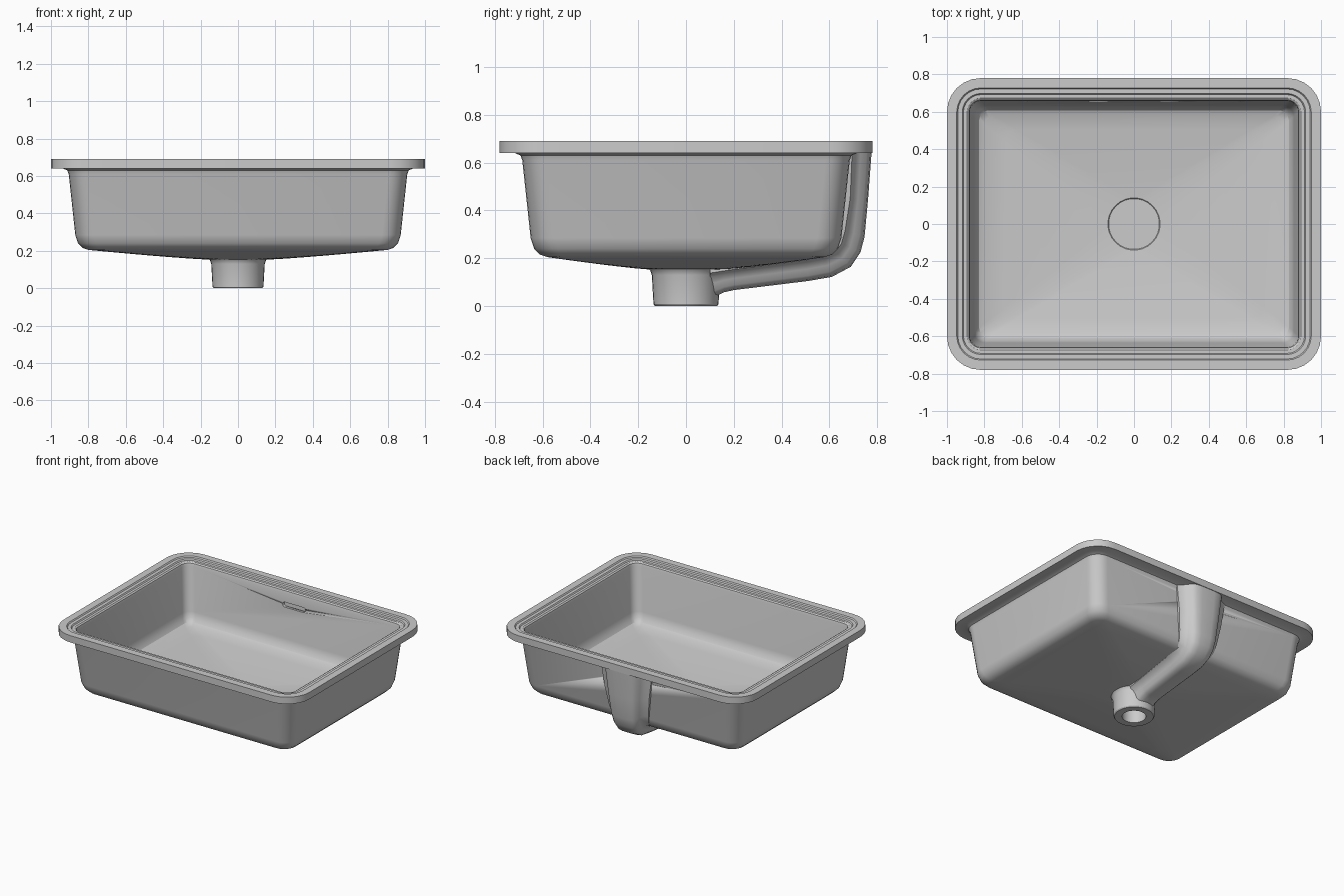
import bpy, bmesh, math
from mathutils import Vector

cube = bpy.data.objects.get("Cube")
if cube:
    bpy.data.objects.remove(cube, do_unlink=True)

ceramic = bpy.data.materials.new("grey_ceramic")
ceramic.use_nodes = True
GREY = (0.6, 0.6, 0.6, 1)
ceramic.diffuse_color = GREY
for node in ceramic.node_tree.nodes:
    if node.type == 'BSDF_PRINCIPLED':
        node.inputs["Base Color"].default_value = GREY

INSET = 0.22      # half length minus half depth
DRAIN = 0.14      # drain radius


def rounded_ring(half, z, radius, blend=0, seg=6):
    """Rounded rectangle ring, blended towards the drain circle."""
    pts = []
    for q in range(4):
        sx, sy = ((1, 1), (-1, 1), (-1, -1), (1, -1))[q]
        for i in range(seg + 1):
            a = math.pi / 2 * (q + i / seg)
            p = Vector((sx * (half - radius) + radius * math.cos(a),
                        sy * (half - INSET - radius) + radius * math.sin(a), z))
            # circle points are spread evenly around the drain
            ca = math.pi / 2 * (q + (i + 0.5) / (seg + 1))
            c = Vector((DRAIN * math.cos(ca), DRAIN * math.sin(ca), z))
            pts.append(p.lerp(c, blend))
    return pts


def circle_ring(radius, z, n=32):
    return [Vector((radius * math.cos(2 * math.pi * i / n),
                    radius * math.sin(2 * math.pi * i / n), z)) for i in range(n)]


def loft(name, rings, angle=30):
    """Skin closed rings into a capped solid."""
    bm = bmesh.new()
    loops = [[bm.verts.new(p) for p in ring] for ring in rings]
    for a, b in zip(loops, loops[1:]):
        for i in range(len(a)):
            j = (i + 1) % len(a)
            bm.faces.new((a[i], a[j], b[j], b[i]))
    bm.faces.new(loops[0])
    bm.faces.new(loops[-1])
    bmesh.ops.recalc_face_normals(bm, faces=bm.faces)
    mesh = bpy.data.meshes.new(name)
    bm.to_mesh(mesh)
    bm.free()
    obj = bpy.data.objects.new(name, mesh)
    bpy.context.collection.objects.link(obj)
    mesh.materials.append(ceramic)
    bpy.ops.object.select_all(action='DESELECT')
    obj.select_set(True)
    bpy.context.view_layer.objects.active = obj
    bpy.ops.object.shade_smooth_by_angle(angle=math.radians(angle))
    return obj


# Basin shell: (half length, height, corner radius) down the outside, up the inside
outer_wall = [(0.80, 0.205, 0.07), (0.83, 0.215, 0.09), (0.855, 0.24, 0.1),
              (0.87, 0.285, 0.1), (0.905, 0.61, 0.1), (0.912, 0.63, 0.1),
              (0.935, 0.64, 0.12)]
rim = [(1.0, 0.64, 0.18), (1.0, 0.69, 0.18), (0.948, 0.69, 0.13),
       (0.942, 0.682, 0.125), (0.918, 0.682, 0.1), (0.912, 0.674, 0.095),
       (0.893, 0.674, 0.075), (0.883, 0.667, 0.065), (0.878, 0.65, 0.06)]
inner_wall = [(0.855, 0.33, 0.06), (0.845, 0.29, 0.06), (0.828, 0.265, 0.055),
              (0.80, 0.252, 0.05)]


def floor(z_edge, z_mid, radius):
    """Gently dished floor from the circle out to the wall."""
    steps = 6
    return [rounded_ring(0.80, z_mid + (z_edge - z_mid) * (1 - k / steps) ** 1.2,
                         radius, k / steps) for k in range(steps, 0, -1)]


rings = floor(0.205, 0.152, 0.07)
rings += [rounded_ring(*p) for p in outer_wall + rim + inner_wall]
rings += floor(0.252, 0.2, 0.05)[::-1]
rings.append([Vector((p.x * 0.97, p.y * 0.97, p.z - 0.004)) for p in rings[-1]])
basin = loft("basin", rings)

# Overflow slot cut into the back wall
slot = []
for y in (0.58, 0.682):
    ring = []
    for i in range(16):
        a = 2 * math.pi * (i + 0.5) / 16
        side = 0.075 if math.cos(a) > 0 else -0.075
        ring.append(Vector((side + 0.018 * math.cos(a), y, 0.57 + 0.018 * math.sin(a))))
    slot.append(ring)
cutter = loft("slot_cutter", slot)
cutter.hide_render = True
cutter.hide_viewport = True
cut = basin.modifiers.new("overflow_slot", 'BOOLEAN')
cut.operation = 'DIFFERENCE'
cut.object = cutter
cut.solver = 'EXACT'

# Drain outlet with a blind bore
outlet = [(0.165, 0.165), (0.15, 0.15), (0.143, 0.13), (0.136, 0.008), (0.13, 0.0),
          (0.08, 0.0), (0.08, 0.15)]
loft("drain_outlet", [circle_ring(r, z) for r, z in outlet])

# Overflow channel: (base y, base z, crest y, crest z, half width)
stations = [(0.675, 0.65, 0.777, 0.65, 0.21), (0.668, 0.45, 0.762, 0.45, 0.18),
            (0.645, 0.32, 0.747, 0.29, 0.16), (0.63, 0.27, 0.73, 0.225, 0.15),
            (0.61, 0.245, 0.69, 0.165, 0.14), (0.57, 0.23, 0.61, 0.122, 0.135),
            (0.50, 0.215, 0.51, 0.105, 0.13), (0.20, 0.175, 0.20, 0.067, 0.12),
            (0.16, 0.17, 0.16, 0.058, 0.12), (0.10, 0.165, 0.10, 0.03, 0.12)]
half_section = [(1, 0), (1, 0.2), (0.8, 0.33), (0.7, 0.55), (0.62, 0.8),
                (0.48, 0.95), (0.25, 1)]
section = half_section + [(-x, h) for x, h in reversed(half_section)]
channel = []
for by, bz, cy, cz, w in stations:
    channel.append([Vector((x * w, by + (cy - by) * h, bz + (cz - bz) * h))
                    for x, h in section])
loft("overflow_channel", channel, 40)
